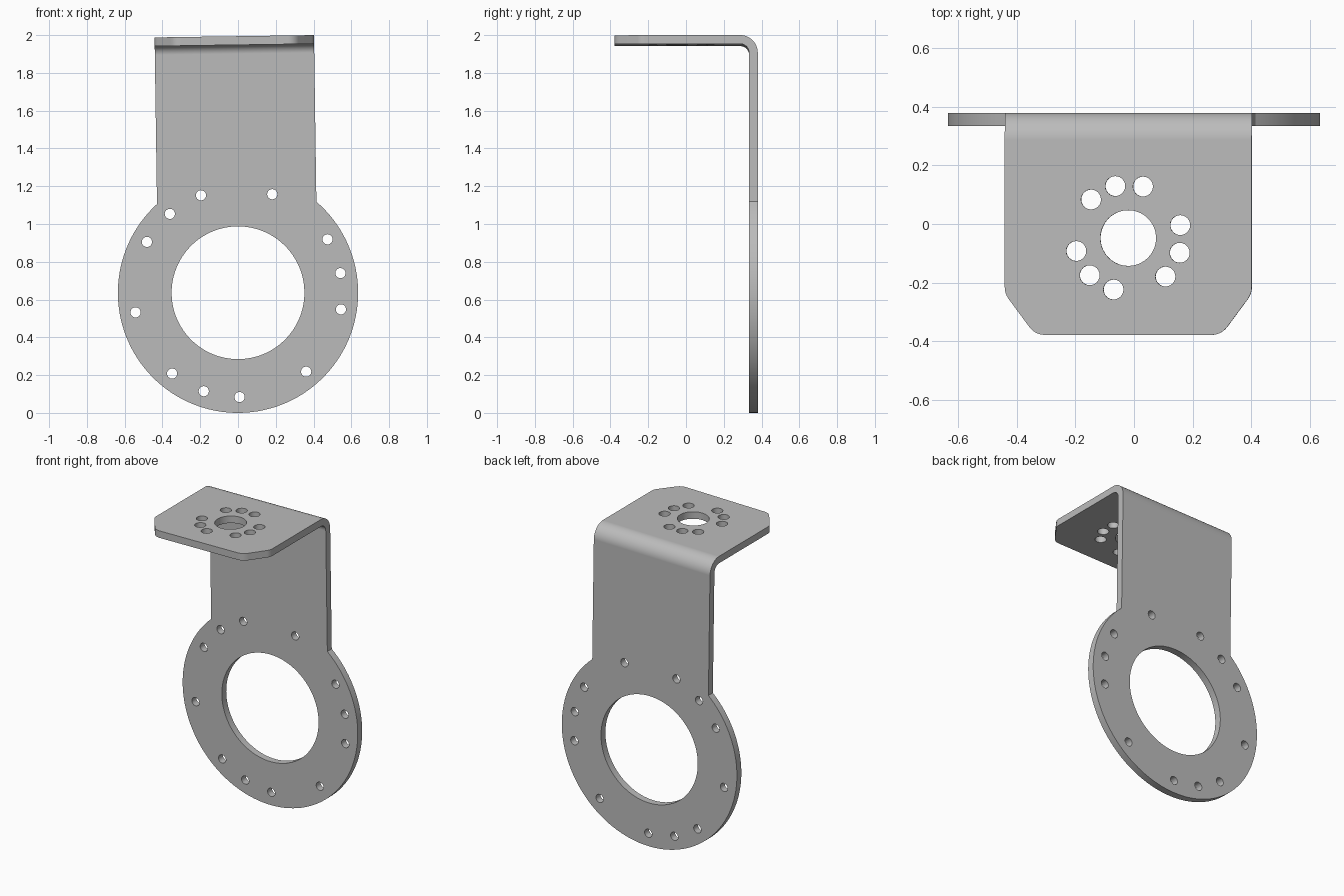
import bpy, bmesh
from math import sin, cos, pi, radians, acos
from mathutils import Vector

if "Cube" in bpy.data.objects:
    bpy.data.objects.remove(bpy.data.objects["Cube"], do_unlink=True)

THICK = 0.046
HALF_W = 0.422            # half width of the strip
RING_R = 0.636            # outer radius of the ring, centred on the local origin
BEND_R = 0.07             # bend radius at mid thickness
PLATE_Y = 0.357           # mid plane of the upright plate
TOP_Z = 1.335             # mid plane of the top flange
BEND_Z, BEND_Y = TOP_Z - BEND_R, PLATE_Y - BEND_R


def arc(cx, cy, r, a0, a1, n):
    """n + 1 points along an arc."""
    return [(cx + r * cos(a0 + (a1 - a0) * i / n),
             cy + r * sin(a0 + (a1 - a0) * i / n)) for i in range(n + 1)]


def circle(cx, cy, r, n):
    return arc(cx, cy, r, 0, 2 * pi, n)[:-1]


def bolt_circle(cx, cy, ring_r, hole_r, degrees):
    return [circle(cx + ring_r * cos(radians(d)), cy + ring_r * sin(radians(d)), hole_r, 24)
            for d in degrees]


def fillet(before, corner, after, radius, n=6):
    """Rounded corner between two straight edges."""
    b, c, a = Vector(before), Vector(corner), Vector(after)
    u, v = (b - c).normalized(), (a - c).normalized()
    half = (pi - u.angle(v)) / 2
    t = radius * sin(half) / cos(half)
    p, q = c + u * t, c + v * t
    return [tuple(p * (1 - s) ** 2 + c * 2 * s * (1 - s) + q * s * s)
            for s in (i / n for i in range(n + 1))]


def fill_sheet(bm, loops, place):
    """Fill an outline with holes as a flat sheet."""
    edges = []
    for loop in loops:
        verts = [bm.verts.new(place(a, b)) for a, b in loop]
        edges += [bm.edges.new((verts[i - 1], verts[i])) for i in range(len(verts))]
    bmesh.ops.triangle_fill(bm, edges=edges, use_beauty=True)


bm = bmesh.new()

# Upright plate: ring with a strip rising from it
join = acos(HALF_W / RING_R)
outline = arc(0, 0, RING_R, pi - join, 2 * pi + join, 96)
outline += [(HALF_W, BEND_Z), (-HALF_W, BEND_Z)]
ring_holes = bolt_circle(0, 0, 0.552, 0.027,
                         [10 + 20 * k for k in range(18) if k not in (2, 4, 8, 10, 14, 16)])
fill_sheet(bm, [outline, circle(0, 0, 0.3515, 96)] + ring_holes,
           lambda x, z: (x, PLATE_Y, z))

# Top flange: clipped and rounded front corners
FRONT_Y, HOLE_Y = -0.379, -0.048
side, clip_a, clip_b = (HALF_W, BEND_Y), (HALF_W, -0.238), (0.318, FRONT_Y)
right = [side] + fillet(side, clip_a, clip_b, 0.07) + fillet(clip_a, clip_b, (0, FRONT_Y), 0.07)
flange = right + [(-x, y) for x, y in reversed(right)]
flange_holes = bolt_circle(0, HOLE_Y, 0.183, 0.034,
                           [14 + 30 * k for k in range(12) if k not in (1, 5, 9)])
fill_sheet(bm, [flange, circle(0, HOLE_Y, 0.095, 64)] + flange_holes,
           lambda x, y: (x, y, TOP_Z))

# Bend joining the two
rows = [[bm.verts.new((x, y, z)) for x in (-HALF_W, HALF_W)]
        for y, z in arc(BEND_Y, BEND_Z, BEND_R, 0, pi / 2, 16)]
for lo, hi in zip(rows, rows[1:]):
    bm.faces.new((lo[0], lo[1], hi[1], hi[0]))

bmesh.ops.remove_doubles(bm, verts=bm.verts, dist=0.0005)
bmesh.ops.recalc_face_normals(bm, faces=bm.faces)
mesh = bpy.data.meshes.new("bracket")
bm.to_mesh(mesh)
bm.free()

bracket = bpy.data.objects.new("bracket", mesh)
bpy.context.collection.objects.link(bracket)
bracket.location.z = RING_R
bracket.rotation_euler.y = -0.0145    # slight lean to the side

# Sheet thickness
solid = bracket.modifiers.new("thickness", 'SOLIDIFY')
solid.thickness, solid.offset, solid.use_even_offset = THICK, 0, True
bpy.ops.object.select_all(action='DESELECT')
bracket.select_set(True)
bpy.context.view_layer.objects.active = bracket
bpy.ops.object.modifier_apply(modifier=solid.name)
bpy.ops.object.shade_smooth_by_angle(angle=radians(30))
normals = bracket.modifiers.new("flat_normals", 'WEIGHTED_NORMAL')
normals.keep_sharp = True

# Bare metal
metal = bpy.data.materials.new("grey metal")
metal.use_nodes = True
metal.diffuse_color = (0.5, 0.5, 0.5, 1)
metal.node_tree.nodes["Principled BSDF"].inputs["Base Color"].default_value = (0.5, 0.5, 0.5, 1)
bracket.data.materials.append(metal)
